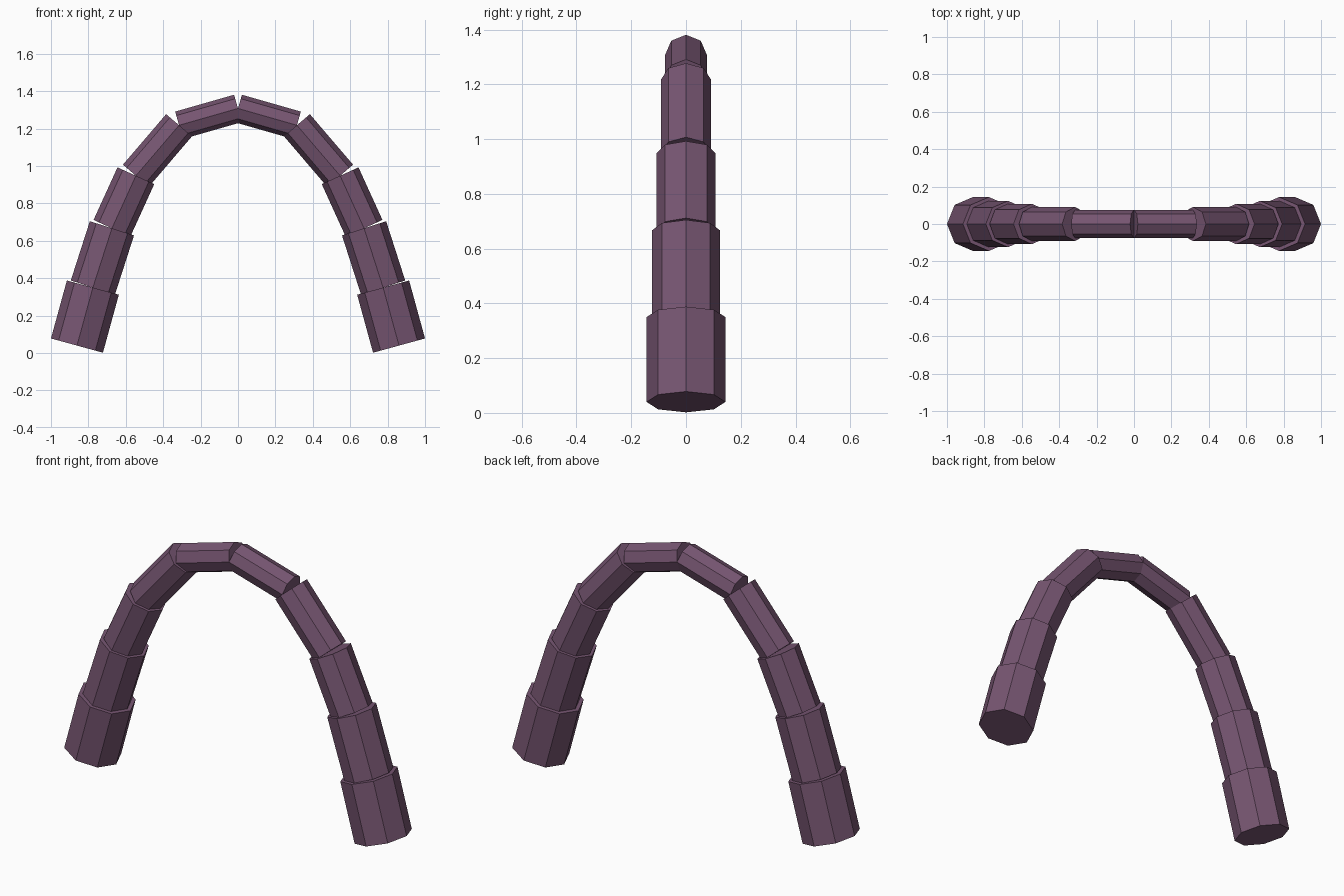
import bpy
import bmesh
import math
from mathutils import Matrix, Vector

cube = bpy.data.objects.get("Cube")
if cube:
    bpy.data.objects.remove(cube, do_unlink=True)

# Single dusty purple material
COLOUR = (0.181, 0.091, 0.165, 1.0)
purple = bpy.data.materials.new("dusty_purple")
purple.use_nodes = True
purple.diffuse_color = COLOUR
bsdf = next(n for n in purple.node_tree.nodes if n.type == "BSDF_PRINCIPLED")
bsdf.inputs["Base Color"].default_value = COLOUR
bsdf.inputs["Roughness"].default_value = 0.8

# Joint positions (x, z) of one half of the arch, foot to crown
JOINTS = [(0.861, 0.04), (0.776, 0.35), (0.674, 0.667),
          (0.546, 0.948), (0.315, 1.218), (0.0, 1.308)]
RADII = [0.144, 0.124, 0.108, 0.091, 0.076]
NAMES = ["foot", "lower", "middle", "upper", "crown"]


def add_segment(name, start, end, radius):
    """Octagonal prism between two joints, with one edge line facing front."""
    axis = end - start
    turn = Matrix.Rotation(math.atan2(axis.x, axis.z), 4, "Y")
    bm = bmesh.new()
    bmesh.ops.create_cone(bm, cap_ends=True, segments=8, radius1=radius,
                          radius2=radius, depth=axis.length)
    mesh = bpy.data.meshes.new(name)
    bm.to_mesh(mesh)
    bm.free()
    mesh.materials.append(purple)
    obj = bpy.data.objects.new(name, mesh)
    obj.matrix_world = Matrix.Translation((start + end) / 2) @ turn
    bpy.context.collection.objects.link(obj)


# Both halves of the arch, mirrored across x
for side, sign in (("left", 1), ("right", -1)):
    points = [Vector((sign * x, 0, z)) for x, z in JOINTS]
    for part, start, end, radius in zip(NAMES, points, points[1:], RADII):
        add_segment(f"{side}_{part}_segment", start, end, radius)
